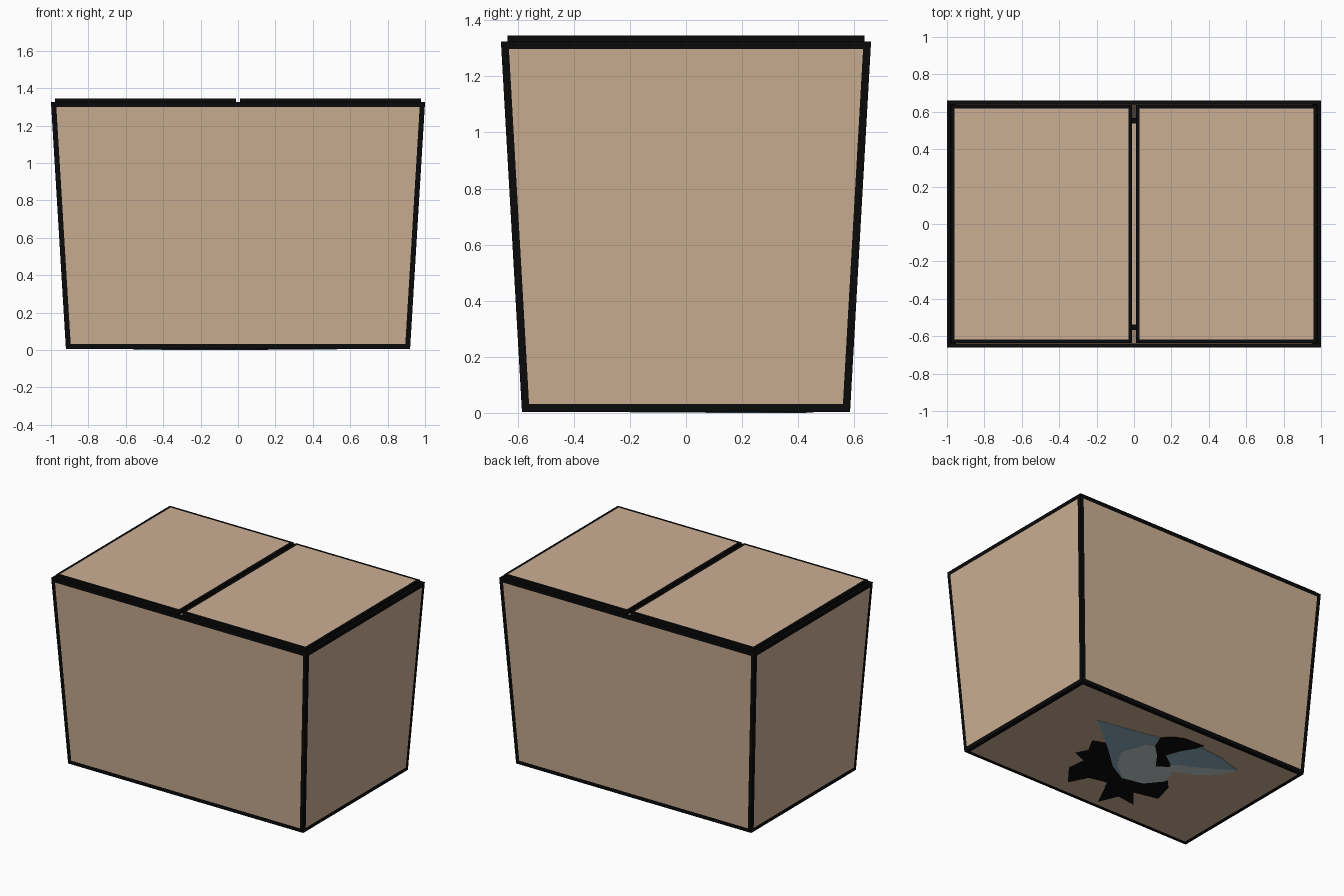
import bpy
import bmesh
from mathutils import Vector

if "Cube" in bpy.data.objects:
    bpy.data.objects.remove(bpy.data.objects["Cube"])


def material(name, rgb):
    m = bpy.data.materials.new(name)
    m.diffuse_color = (*rgb, 1.0)
    m.use_nodes = True
    m.node_tree.nodes["Principled BSDF"].inputs["Base Color"].default_value = m.diffuse_color
    return m


CARD = material("cardboard_tan", (0.60, 0.43, 0.295))
BLACK = material("outline_black", (0.003, 0.003, 0.003))
BLUE = material("soft_blue", (0.26, 0.44, 0.53))
GREY = material("pale_grey", (0.57, 0.62, 0.62))

BASE = 0.004    # underside, leaving room for the painted plates
RIM = 1.325     # top of the walls
WALL = 0.02     # card thickness


def finish(name, bm, mats):
    bmesh.ops.recalc_face_normals(bm, faces=bm.faces[:])
    me = bpy.data.meshes.new(name)
    bm.to_mesh(me)
    bm.free()
    for m in mats:
        me.materials.append(m)
    ob = bpy.data.objects.new(name, me)
    bpy.context.collection.objects.link(ob)
    return ob


def ring(bm, x, y, z, cx=0.0):
    return [bm.verts.new((cx + sx * x, sy * y, z))
            for sx, sy in ((-1, -1), (1, -1), (1, 1), (-1, 1))]


def bridge(bm, a, b):
    return [bm.faces.new((a[i], a[(i + 1) % 4], b[(i + 1) % 4], b[i]))
            for i in range(4)]


def outline(bm, panels, width):
    # tan panels framed by a black border; every other face is black
    bmesh.ops.recalc_face_normals(bm, faces=bm.faces[:])
    bmesh.ops.inset_individual(bm, faces=panels, thickness=width,
                               use_even_offset=True)
    keep = set(panels)
    for f in bm.faces:
        f.material_index = 0 if f in keep else 1


# tapered open box with inner and outer walls
bm = bmesh.new()
outer_low = ring(bm, 0.92, 0.585, BASE)
outer_top = ring(bm, 1.0, 0.66, RIM)
inner_low = ring(bm, 0.92 - WALL, 0.585 - WALL, BASE + WALL)
inner_top = ring(bm, 1.0 - WALL, 0.66 - WALL, RIM)
panels = bridge(bm, outer_low, outer_top) + bridge(bm, inner_low, inner_top)
panels += [bm.faces.new(outer_low), bm.faces.new(inner_low)]
bridge(bm, outer_top, inner_top)
outline(bm, panels, 0.027)
finish("box_body", bm, (CARD, BLACK))

# two lid flaps with a narrow gap between them
for side, name in ((-1, "left_flap"), (1, "right_flap")):
    bm = bmesh.new()
    low = ring(bm, 0.484, 0.636, RIM - 0.005, side * 0.495)
    top = ring(bm, 0.484, 0.636, RIM + 0.02, side * 0.495)
    bridge(bm, low, top)
    outline(bm, [bm.faces.new(low), bm.faces.new(top)], 0.019)
    finish(name, bm, (CARD, BLACK))


# painted bird picture on the underside, as stacked thin plates
def plate(name, points, z, mat):
    bm = bmesh.new()
    face = bm.faces.new([bm.verts.new((x, y, BASE)) for x, y in points])
    ext = bmesh.ops.extrude_face_region(bm, geom=[face])["geom"]
    verts = [v for v in ext if isinstance(v, bmesh.types.BMVert)]
    bmesh.ops.translate(bm, verts=verts, vec=Vector((0, 0, z - BASE)))
    bmesh.ops.recalc_face_normals(bm, faces=bm.faces[:])
    bmesh.ops.triangulate(bm, faces=bm.faces[:])
    finish(name, bm, (mat,))


plate("dark_feathers", [
    (0.10, 0.15), (0.31, 0.08), (0.39, 0.05), (0.33, -0.06), (0.37, -0.14),
    (0.27, -0.18), (0.28, -0.31), (0.165, -0.46), (0.10, -0.33),
    (-0.03, -0.30), (-0.14, -0.525), (-0.20, -0.39), (-0.34, -0.41),
    (-0.24, -0.29), (-0.41, -0.25), (-0.37, -0.10), (-0.316, -0.04),
    (-0.1, 0.0)], 0.003, BLACK)
plate("head_cap", [
    (0.53, 0.27), (0.25, 0.32), (0.08, 0.357), (-0.05, 0.22),
    (-0.12, 0.0), (-0.07, -0.20), (0.08, -0.115), (0.24, 0.03)],
    0.002, BLUE)
plate("cheek", [
    (0.16, 0.07), (0.12, 0.17), (0.10, 0.235), (0.04, 0.257), (-0.13, 0.17),
    (-0.27, 0.06), (-0.30, -0.05), (-0.21, -0.16), (-0.07, -0.19),
    (0.075, -0.08)], 0.001, GREY)
plate("eye_patch", [
    (0.08, 0.357), (0.02, 0.42), (-0.05, 0.45), (-0.20, 0.454),
    (-0.15, 0.30), (-0.20, 0.11), (-0.13, 0.06), (-0.05, 0.17),
    (0.04, 0.257)], 0.0005, BLACK)
plate("upper_beak", [
    (-0.09, 0.21), (-0.126, 0.31), (-0.20, 0.43), (-0.38, 0.41),
    (-0.56, 0.355), (-0.36, 0.23), (-0.185, 0.14)], 0.0, BLUE)
plate("lower_beak", [
    (-0.185, 0.14), (-0.36, 0.23), (-0.56, 0.355), (-0.52, 0.25),
    (-0.39, 0.14), (-0.24, 0.07)], 0.0, GREY)
